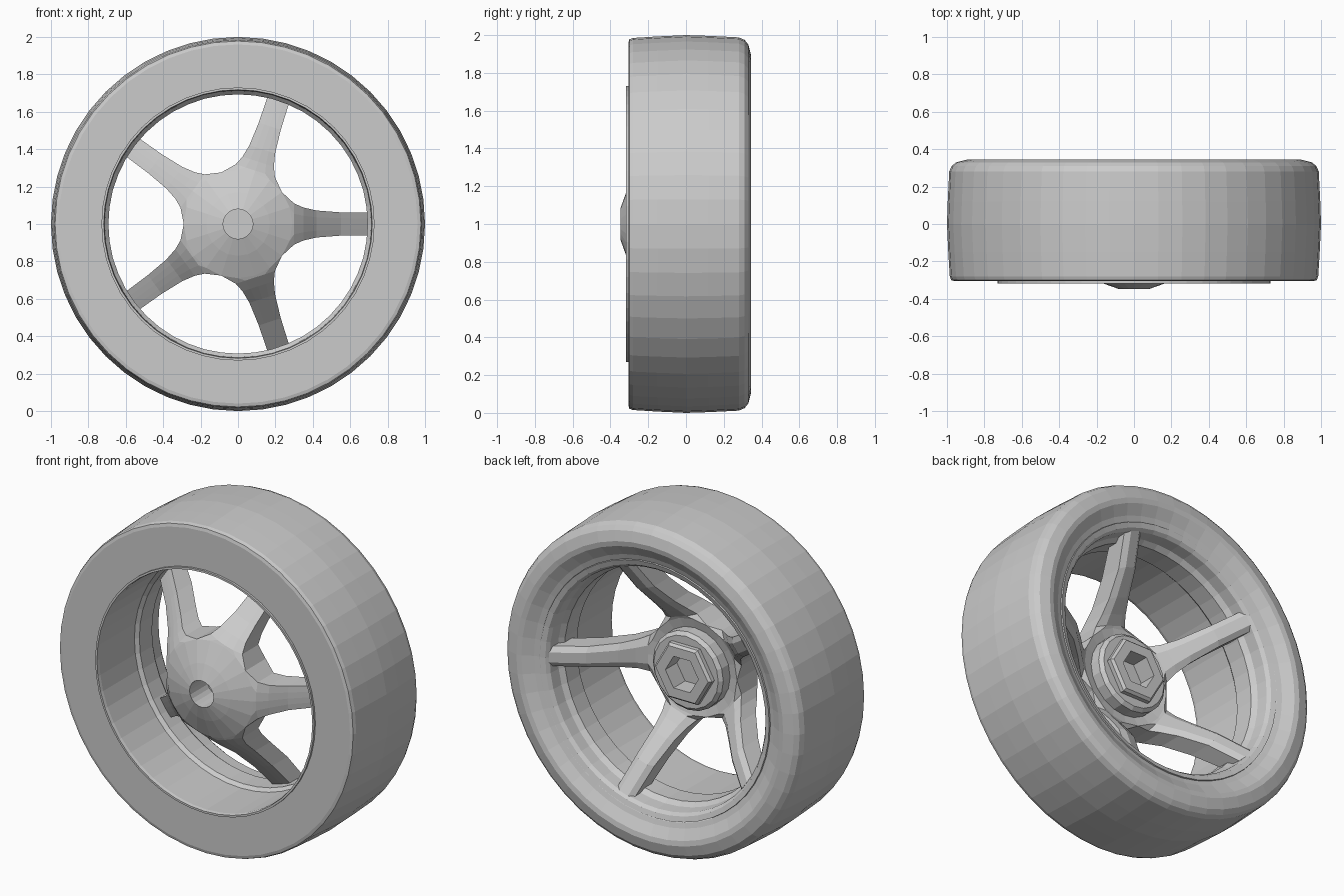
import bpy
import bmesh
from math import sin, cos, radians, hypot, tau

CENTRE_Z = 1.0
old = bpy.data.objects.get("Cube")
if old:
    bpy.data.objects.remove(old, do_unlink=True)

grey = bpy.data.materials.new("plain_grey")
grey.use_nodes = True
grey.diffuse_color = (0.6, 0.6, 0.6, 1)
grey.node_tree.nodes["Principled BSDF"].inputs["Base Color"].default_value = (0.6, 0.6, 0.6, 1)


def finish(bm, name):
    """Weld, orient and link a part."""
    bmesh.ops.remove_doubles(bm, verts=bm.verts, dist=0.0005)
    bmesh.ops.recalc_face_normals(bm, faces=bm.faces)
    mesh = bpy.data.meshes.new(name)
    bm.to_mesh(mesh)
    bm.free()
    mesh.materials.append(grey)
    obj = bpy.data.objects.new(name, mesh)
    obj.location.z = CENTRE_Z
    bpy.context.collection.objects.link(obj)
    return obj


def lathe(name, profile, segments, closed=True):
    """Spin (radius, y) points around the axle."""
    bm = bmesh.new()
    rings = []
    for i in range(segments):
        a = tau * i / segments
        rings.append([bm.verts.new((r * cos(a), y, r * sin(a))) for r, y in profile])
    count = len(profile) if closed else len(profile) - 1
    for i in range(segments):
        p, q = rings[i], rings[(i + 1) % segments]
        for j in range(count):
            k = (j + 1) % len(profile)
            bm.faces.new((p[j], p[k], q[k], q[j]))
    return finish(bm, name)


# Tyre: flat front wall, crowned tread, rounded rear shoulder, dished rear wall
lathe("tyre", [
    (0.726, -0.305), (0.96, -0.305), (0.978, -0.30), (0.985, -0.28),
    (0.993, -0.15), (1.0, 0.0), (0.996, 0.12), (0.988, 0.28),
    (0.975, 0.31), (0.95, 0.33), (0.89, 0.345), (0.86, 0.34),
    (0.80, 0.305), (0.77, 0.295), (0.74, 0.26)], 48)

# Rim barrel with a thin front lip, a raised inner band and a flared rear lip
lathe("rim", [
    (0.73, -0.30), (0.73, -0.318), (0.718, -0.318), (0.714, -0.30),
    (0.712, 0.03), (0.693, 0.05), (0.693, 0.17), (0.715, 0.20),
    (0.72, 0.27), (0.735, 0.29), (0.765, 0.30), (0.775, 0.26), (0.74, 0.2)], 48)


# Star: shallow cone flowing into five spokes that sweep back to the rear lip
FRONT = [(0.08, -0.348), (0.17, -0.316), (0.3, -0.26), (0.36, -0.2),
         (0.45, -0.09), (0.6, 0.04), (0.75, 0.15)]
BACK = [(0.08, -0.1), (0.25, -0.1), (0.32, -0.05), (0.45, 0.08), (0.62, 0.23), (0.75, 0.29)]
ARCS = [0.08, 0.17, 0.29]
STRAIGHT = [(0.3, 0.11), (0.35, 0.088), (0.42, 0.072), (0.55, 0.062), (0.72, 0.06)]


def depth(table, r):
    for (r0, y0), (r1, y1) in zip(table, table[1:]):
        if r <= r1:
            return y0 + (y1 - y0) * max(0, r - r0) / (r1 - r0)
    return table[-1][1]


def spoke_sections():
    """Front and back rows of (u, w, y) points, from the hub outwards."""
    for rho in ARCS:
        row = [(rho * cos(radians(a)), rho * sin(radians(a))) for a in (-36, -18, 0, 18, 36)]
        yield [[(u, w, depth(t, rho)) for u, w in row] for t in (FRONT, BACK)]
    for u, half in STRAIGHT:
        row = [(u, half * t) for t in (-1, -0.5, 0, 0.5, 1)]
        front = [(u, w, depth(FRONT, hypot(u, w))) for u, w in row]
        # The rear edges are slightly chamfered
        back = [(u, w, depth(BACK, u) - 0.025 * (abs(w) > half * 0.9)) for u, w in row]
        yield [front, back]


bm = bmesh.new()
for n in range(5):
    turn = tau * n / 5
    c, s = cos(turn), sin(turn)
    stations = [[[bm.verts.new((u * c - w * s, y, u * s + w * c)) for u, w, y in row]
                 for row in pair] for pair in spoke_sections()]
    for i, (a, b) in enumerate(zip(stations, stations[1:])):
        for side in (0, 1):
            for j in range(4):
                bm.faces.new((a[side][j], a[side][j + 1], b[side][j + 1], b[side][j]))
        if i >= len(ARCS) - 1:
            for j in (0, 4):
                bm.faces.new((a[0][j], b[0][j], b[1][j], a[1][j]))
    # Axle bore wall and outer spoke end
    for end in (stations[0], stations[-1]):
        for j in range(4):
            bm.faces.new((end[0][j], end[0][j + 1], end[1][j + 1], end[1][j]))
finish(bm, "spoke_star")

# Round boss behind the star, also the floor of the axle bore
lathe("hub_boss", [
    (0, -0.18), (0.15, -0.18), (0.235, -0.12), (0.235, -0.02), (0.215, 0.0),
    (0.15, 0.0), (0.15, -0.07), (0, -0.07)], 20, closed=False)

# Hexagonal drive socket
lathe("hex_socket", [
    (0.19, -0.08), (0.19, 0.025), (0.175, 0.04), (0.11, 0.04), (0.11, -0.08)], 6)
